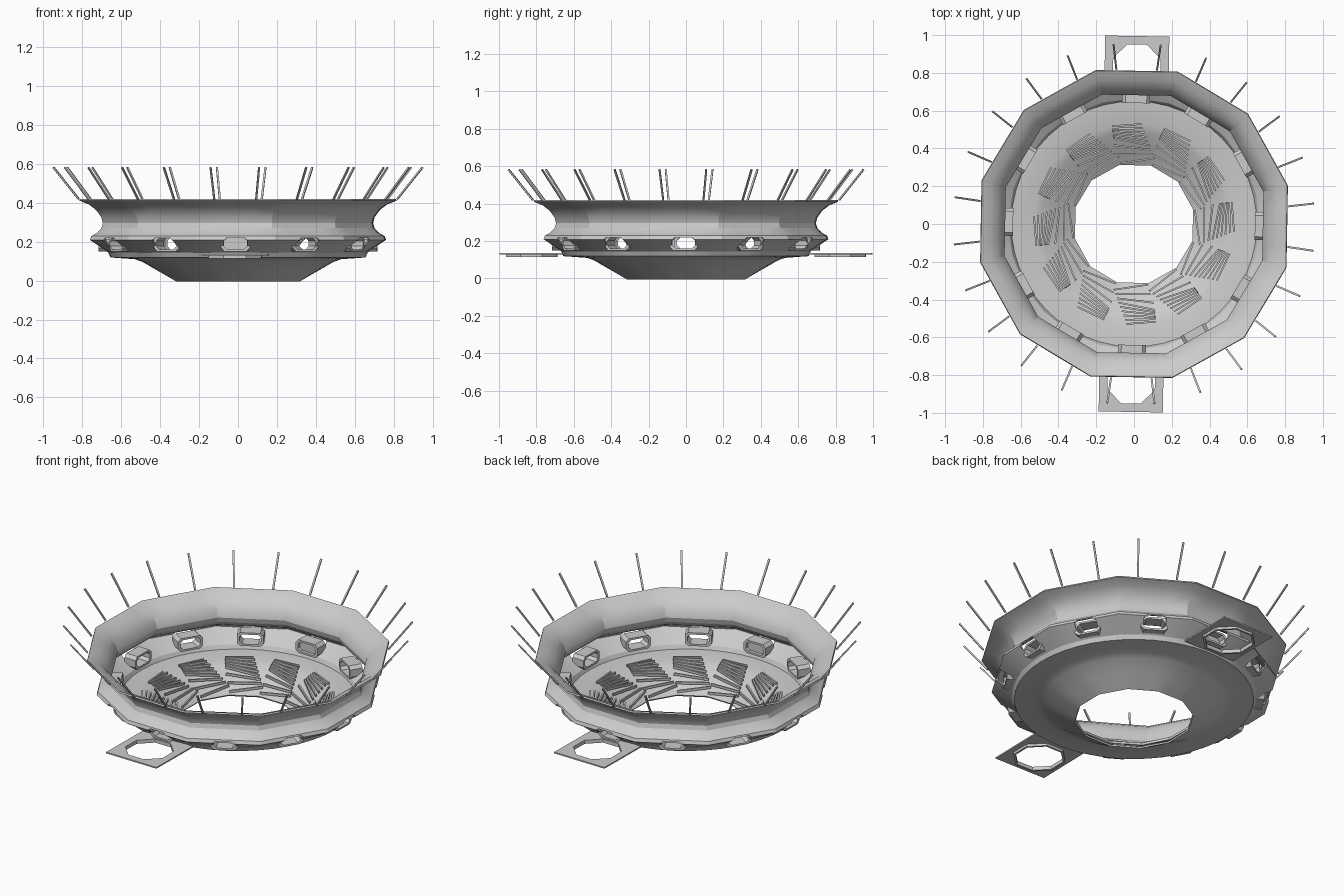
import bpy, bmesh, math
from mathutils import Vector, Matrix

if "Cube" in bpy.data.objects:
    bpy.data.objects.remove(bpy.data.objects["Cube"])

SIDES, SUB = 12, 4
OFF = math.radians(-1)
STEP = 2 * math.pi / SIDES


def make(name, bm, smooth=None):
    bmesh.ops.recalc_face_normals(bm, faces=bm.faces)
    me = bpy.data.meshes.new(name)
    bm.to_mesh(me)
    bm.free()
    ob = bpy.data.objects.new(name, me)
    bpy.context.collection.objects.link(ob)
    if smooth:
        bpy.ops.object.select_all(action='DESELECT')
        ob.select_set(True)
        bpy.context.view_layer.objects.active = ob
        bpy.ops.object.shade_smooth_by_angle(angle=math.radians(smooth))
    return ob


def ring_point(R, z, p, i):
    # p = 1 gives a twelve-sided ring, p = 0 a round one
    a = i * STEP / SUB
    rel = (a % STEP) - STEP / 2
    poly = math.cos(STEP / 2) / math.cos(rel)
    r = R * (1 + p * (poly - 1))
    t = a + OFF + STEP / 2
    return (r * math.cos(t), r * math.sin(t), z)


def octagon(w, h, c):
    return [(-w, -h + c), (-w + c, -h), (w - c, -h), (w, -h + c),
            (w, h - c), (w - c, h), (-w + c, h), (-w, h - c)]


def loop(bm, pts):
    return [bm.verts.new(p) for p in pts]


def bridge(bm, a, b):
    n = len(a)
    for i in range(n):
        bm.faces.new((a[i], a[(i + 1) % n], b[(i + 1) % n], b[i]))


def turn(k):
    return Matrix.Rotation(k * STEP + OFF, 4, 'Z')


def prism(bm, m, shape, x0, x1, zc):
    a = loop(bm, [m @ Vector((x0, u, zc + v)) for u, v in shape])
    b = loop(bm, [m @ Vector((x1, u, zc + v)) for u, v in shape])
    bridge(bm, a, b)
    bm.faces.new(a)
    bm.faces.new(b)


def beam(bm, a, b, w, h):
    a, b = Vector(a), Vector(b)
    d = b - a
    m = (Matrix.Translation((a + b) / 2) @ d.to_track_quat('X', 'Z').to_matrix().to_4x4()
         @ Matrix.Diagonal((d.length, w, h, 1)))
    bmesh.ops.create_cube(bm, size=1, matrix=m)


# main bowl: round dish below, twelve-sided flared rim above
profile = [(.322, .004, 1), (.41, .056, .6), (.49, .106, .1), (.53, .12, 0), (.65, .127, 0),
           (.665, .15, .3), (.775, .212, 1), (.77, .222, 1), (.74, .238, 1), (.715, .265, 1),
           (.706, .295, 1), (.715, .33, 1), (.745, .37, 1), (.785, .4, 1), (.836, .42, 1)]
bm = bmesh.new()
rings = [loop(bm, [ring_point(R, z, p, i) for i in range(SIDES * SUB)]) for R, z, p in profile]
for a, b in zip(rings, rings[1:]):
    bridge(bm, a, b)
bowl = make("bowl_shell", bm)
bpy.context.view_layer.objects.active = bowl
sol = bowl.modifiers.new("thickness", 'SOLIDIFY')
sol.thickness = .01
sol.offset = -1

# window openings
bm = bmesh.new()
for k in range(SIDES):
    prism(bm, turn(k), octagon(.062, .03, .016), .56, .85, .19)
cutter = make("window_cutter", bm)
cutter.hide_render = True
cut = bowl.modifiers.new("windows", 'BOOLEAN')
cut.operation = 'DIFFERENCE'
cut.solver = 'EXACT'
cut.object = cutter
bpy.context.view_layer.objects.active = bowl
bowl.select_set(True)
for mod in ("thickness", "windows"):
    bpy.ops.object.modifier_apply(modifier=mod)
bpy.data.objects.remove(cutter)
bpy.ops.object.shade_smooth_by_angle(angle=math.radians(22))

# window frames: short tunnels through the sloped band
bm = bmesh.new()
for k in range(SIDES):
    m = turn(k)
    ls = []
    for x, w, h, c in ((.64, .074, .04, .018), (.715, .074, .04, .018),
                       (.715, .06, .029, .016), (.64, .06, .029, .016)):
        ls.append(loop(bm, [m @ Vector((x, u, .19 + v)) for u, v in octagon(w, h, c)]))
    for i in range(4):
        bridge(bm, ls[i], ls[(i + 1) % 4])
make("window_frames", bm)

# closed doors at front and back
bm = bmesh.new()
for k in (3, 9):
    prism(bm, turn(k), octagon(.072, .038, .016), .66, .67, .19)
make("doors", bm)

# fanned slats on the inside of the dish
bm = bmesh.new()
N = 9
for k in range(SIDES):
    m = turn(k - 3)
    for i in range(N):
        t = i / (N - 1)
        left = Vector((-.125 + .015 * t, .515 - .10 * t))
        right = Vector((.03 + .07 * t, .53 - .18 * t))
        if i >= N - 3:
            left = Vector((-.11 + .03 * (t - .75) * 4, .415 - .095 * (t - .75) * 4))

        def lift(p):
            r = p.length
            return (p.x, p.y, min(.004 + (r - .322) * .62, .122) + .012)
        a, b = (Matrix.Rotation(math.pi, 4, 'Z') @ Vector(lift(p)) for p in (left, right))
        beam(bm, m @ Matrix.Rotation(0, 4, 'Z') @ a, m @ b, .009, .014)
make("dish_slats", bm)

# thin rods around the rim
bm = bmesh.new()
for k in range(24):
    t = math.radians(6.5 + 15 * k)
    c, s = math.cos(t), math.sin(t)
    beam(bm, (.825 * c, .825 * s, .418), (.957 * c, .957 * s, .582), .01, .008)
make("rim_rods", bm)

# side platforms with an eight-sided opening and a collar beneath
for name, k in (("back_platform", 3), ("front_platform", 9)):
    m = turn(k)
    bm = bmesh.new()
    hole = octagon(.125, .125, .073)
    outer = [(-.17, -.073), (-.17, -.19), (.17, -.19), (.17, -.073),
             (.17, .073), (.17, .17), (-.17, .17), (-.17, .073)]
    outer[1], outer[2] = (-.17, -.17), (.17, -.17)

    def lay(pts, z):
        return loop(bm, [m @ Vector((.825 - v, u, z)) for u, v in pts])
    ls = [lay(outer, .136), lay(hole, .136), lay(hole, .128), lay(outer, .128)]
    for i in range(4):
        bridge(bm, ls[i], ls[(i + 1) % 4])
    rim = octagon(.137, .137, .08)
    cs = [lay(rim, .128), lay(rim, .114), lay(hole, .114), lay(hole, .128)]
    for i in range(4):
        bridge(bm, cs[i], cs[(i + 1) % 4])
    make(name, bm)
